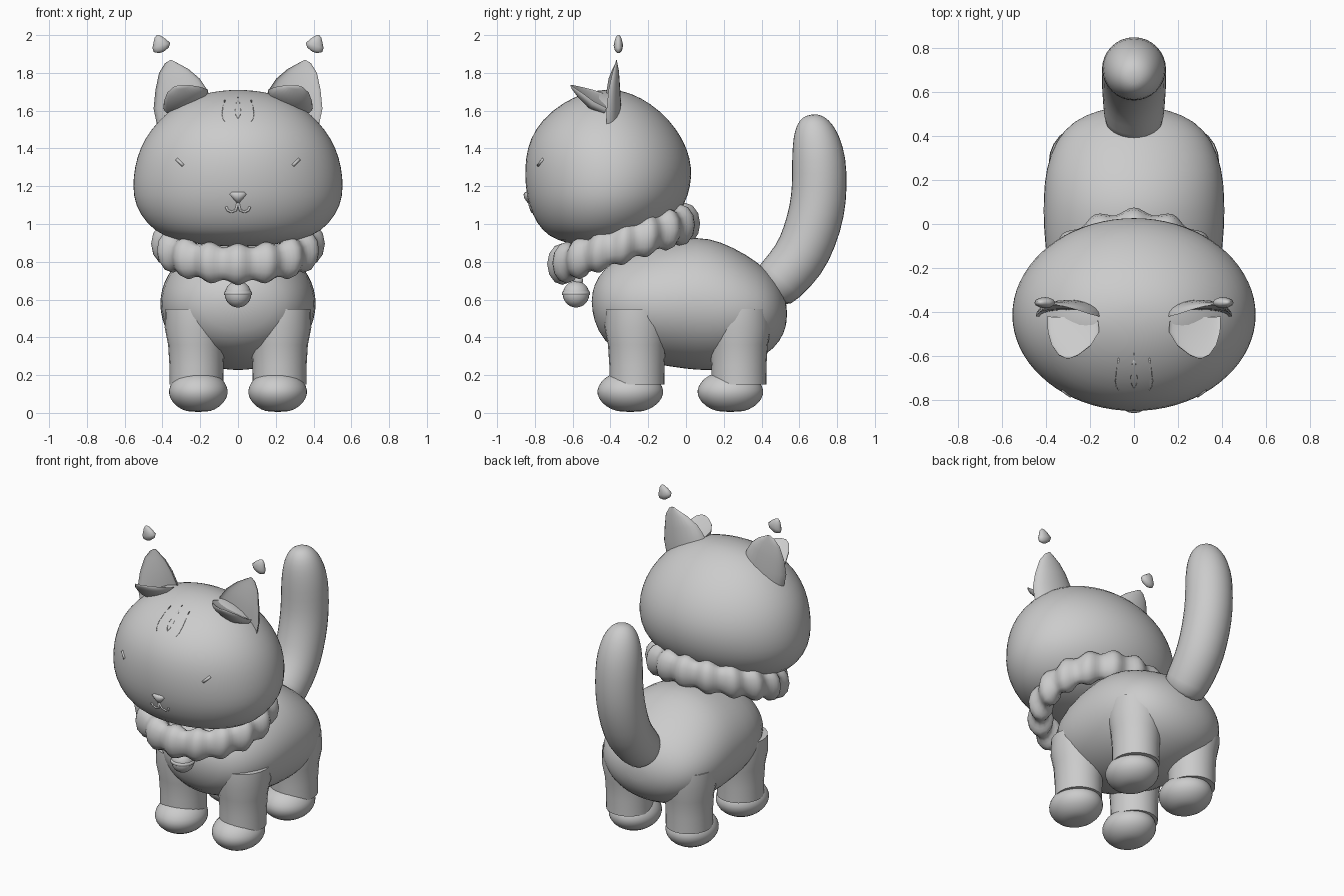
import bpy, bmesh, math
from mathutils import Vector as V
from mathutils.bvhtree import BVHTree

cube = bpy.data.objects.get("Cube")
if cube:
    bpy.data.objects.remove(cube, do_unlink=True)

grey = bpy.data.materials.new("soft grey")
grey.use_nodes = True
grey.diffuse_color = (0.6, 0.6, 0.6, 1)
grey.node_tree.nodes["Principled BSDF"].inputs["Base Color"].default_value = (0.6, 0.6, 0.6, 1)


def finish(name, bm, mirror=False, subdiv=0, sharp=None):
    bmesh.ops.recalc_face_normals(bm, faces=bm.faces)
    for f in bm.faces:
        f.smooth = True
    me = bpy.data.meshes.new(name)
    bm.to_mesh(me)
    bm.free()
    me.materials.append(grey)
    ob = bpy.data.objects.new(name, me)
    bpy.context.collection.objects.link(ob)
    if sharp:
        bpy.ops.object.select_all(action="DESELECT")
        ob.select_set(True)
        bpy.context.view_layer.objects.active = ob
        bpy.ops.object.shade_smooth_by_angle(angle=math.radians(sharp))
    if subdiv:
        mod = ob.modifiers.new("smooth", "SUBSURF")
        mod.levels = mod.render_levels = subdiv
    if mirror:
        ob.modifiers.new("mirror", "MIRROR")
    return ob


def loft(name, rings, segs=24, front=1.0, closed=False, **kw):
    """Skin elliptical rings (centre, u axis, v axis); front scales the -v half."""
    bm = bmesh.new()
    loops = []
    for c, u, v in rings:
        loop = []
        for k in range(segs):
            a = 2 * math.pi * k / segs
            s = math.sin(a) * (front if math.sin(a) < 0 else 1)
            loop.append(bm.verts.new(V(c) + V(u) * math.cos(a) + V(v) * s))
        loops.append(loop)
    pairs = list(zip(loops, loops[1:]))
    if closed:
        pairs.append((loops[-1], loops[0]))
    else:
        bm.faces.new(loops[0])
        bm.faces.new(loops[-1])
    for a, b in pairs:
        for k in range(segs):
            n = (k + 1) % segs
            bm.faces.new((a[k], a[n], b[n], b[k]))
    return finish(name, bm, **kw)


def tube(name, pts, radii, side, **kw):
    pts = [V(p) for p in pts]
    rings = []
    for i, (p, r) in enumerate(zip(pts, radii)):
        t = (pts[min(i + 1, len(pts) - 1)] - pts[max(i - 1, 0)]).normalized()
        rings.append((p, V(side) * r, t.cross(V(side)).normalized() * r))
    return loft(name, rings, **kw)


def ball(name, centre, size, **kw):
    bm = bmesh.new()
    bmesh.ops.create_uvsphere(bm, u_segments=24, v_segments=14, radius=1)
    for v in bm.verts:
        v.co = V(centre) + V([a * b for a, b in zip(v.co, size)])
    return finish(name, bm, **kw)


# Head: height, half width, front y, back y
profile = [(0.88, 0.06, -0.50, -0.40), (0.895, 0.25, -0.63, -0.29), (0.935, 0.40, -0.73, -0.18),
           (1.0, 0.485, -0.79, -0.08), (1.1, 0.548, -0.835, -0.005), (1.2, 0.56, -0.852, 0.027),
           (1.3, 0.55, -0.855, 0.033), (1.4, 0.522, -0.842, 0.008), (1.5, 0.465, -0.803, -0.045),
           (1.6, 0.37, -0.715, -0.135), (1.67, 0.25, -0.60, -0.24), (1.70, 0.14, -0.51, -0.32),
           (1.71, 0.04, -0.44, -0.38)]
head = loft("head", [((0, (f + b) / 2, z), (w, 0, 0), (0, (b - f) / 2, 0))
                     for z, w, f, b in profile], segs=36, subdiv=1)

# Body: y, bottom, top, half width
spine = [(-0.50, 0.55, 0.63, 0.05), (-0.47, 0.43, 0.72, 0.19), (-0.39, 0.33, 0.81, 0.32),
         (-0.2, 0.26, 0.89, 0.40), (0, 0.23, 0.93, 0.415), (0.12, 0.22, 0.93, 0.415),
         (0.25, 0.235, 0.88, 0.405), (0.38, 0.28, 0.80, 0.36), (0.47, 0.34, 0.72, 0.28),
         (0.52, 0.42, 0.63, 0.16), (0.535, 0.49, 0.56, 0.05)]
loft("body", [((0, y, (lo + hi) / 2), (w, 0, 0), (0, 0, (hi - lo) / 2))
              for y, lo, hi, w in spine], segs=28, subdiv=1)

# Legs and paws
for label, y, paw_y in (("front", -0.26, -0.295), ("back", 0.28, 0.235)):
    loft(label + "_legs", [((0.22, y, z), (r, 0, 0), (0, r + 0.003, 0))
                           for z, r in ((0.15, 0.142), (0.25, 0.143), (0.36, 0.15),
                                        (0.45, 0.168), (0.55, 0.165))], mirror=True, sharp=40)
    loft(label + "_paws", [((0.21, paw_y, z), (r, 0, 0), (0, r * 1.12, 0))
                           for z, r in ((0.005, 0.04), (0.015, 0.09), (0.055, 0.14), (0.10, 0.16),
                                        (0.14, 0.155), (0.185, 0.125), (0.21, 0.08), (0.215, 0.03))],
         mirror=True, subdiv=1)

# Tail
tail = [(0.43, 0.64, 0.13), (0.50, 0.70, 0.14), (0.60, 0.81, 0.148), (0.655, 0.93, 0.15),
        (0.695, 1.07, 0.151), (0.708, 1.2, 0.149), (0.704, 1.34, 0.147), (0.69, 1.44, 0.13),
        (0.675, 1.51, 0.105), (0.667, 1.56, 0.07), (0.665, 1.58, 0.025)]
tube("tail", [(0, y, z) for y, z, r in tail], [r for y, z, r in tail], (1, 0, 0), segs=16, subdiv=1)

# Scalloped ruff, tilted up toward the back
ruff = []
for i in range(128):
    a = 2 * math.pi * i / 128
    wave = math.cos(16 * a)
    out = V((math.cos(a), math.sin(a), 0))
    y = 0.325 * math.sin(a)
    ruff.append(((0.38 * math.cos(a), -0.33 + y, 0.895 + 0.33 * y),
                 out * (0.066 + 0.014 * wave), (0, 0, 0.098 + 0.012 * wave)))
loft("ruff", ruff, segs=12, closed=True)

# Bell
ball("bell", (0, -0.582, 0.628), (0.07, 0.07, 0.07))
loft("bell_band", [((0, -0.582, z), (r, 0, 0), (0, r, 0))
                   for z, r in ((0.622, 0.068), (0.626, 0.075), (0.640, 0.075), (0.644, 0.068))])
ball("bell_loop", (0, -0.57, 0.70), (0.025, 0.025, 0.025))

# Cupped ears with a folded flap in front
loft("ears", [((0.285, -0.42, 1.59), (0.145, 0, -0.06), (0, 0.075, 0)),
              ((0.305, -0.42, 1.66), (0.142, 0, -0.05), (0, 0.075, 0)),
              ((0.32, -0.41, 1.74), (0.117, 0, -0.03), (0, 0.06, 0)),
              ((0.34, -0.39, 1.81), (0.078, 0, -0.01), (0, 0.035, 0)),
              ((0.352, -0.375, 1.85), (0.035, 0, 0), (0, 0.012, 0)),
              ((0.355, -0.37, 1.867), (0.006, 0, 0), (0, 0.004, 0))],
     front=-0.4, mirror=True, sharp=50)
loft("ear_flaps", [((0.28, -0.42, 1.65), (0.115, 0, -0.035), (0, -0.02, -0.06)),
                   ((0.275, -0.49, 1.68), (0.117, 0, -0.03), (0, -0.025, -0.06)),
                   ((0.285, -0.55, 1.71), (0.09, 0, -0.015), (0, -0.02, -0.04)),
                   ((0.298, -0.595, 1.73), (0.045, 0, -0.005), (0, -0.01, -0.015)),
                   ((0.30, -0.61, 1.737), (0.01, 0, 0), (0, -0.002, -0.004))],
     front=-0.2, mirror=True, sharp=50)

# Small tufts floating above the ears
loft("ear_tufts", [((x, -0.358, z), (w, 0, -w * 0.3), (0, d, 0))
                   for x, z, w, d in ((0.407, 1.908, 0.012, 0.008), (0.406, 1.922, 0.04, 0.02),
                                      (0.406, 1.945, 0.047, 0.025), (0.415, 1.97, 0.032, 0.02),
                                      (0.424, 1.99, 0.018, 0.013), (0.427, 2.0, 0.005, 0.004))],
     segs=12, mirror=True)

# Face details laid on the head surface
bpy.context.view_layer.update()
surface = BVHTree.FromObject(head, bpy.context.evaluated_depsgraph_get())


def on_face(x, z):
    return surface.ray_cast(V((x, -3, z)), V((0, 1, 0)))[0]


def face_line(name, pts, r, **kw):
    tube(name, [on_face(*p) for p in pts], [r] * len(pts), (0, 1, 0), segs=8, **kw)


face_line("eyes", [(0.29, 1.31), (0.308, 1.328), (0.325, 1.345)], 0.009, mirror=True)
face_line("mouth", [(0.062, 1.092), (0.055, 1.073), (0.035, 1.064), (0.012, 1.072), (0, 1.115)],
          0.007, mirror=True)
loft("nose", [(on_face(0, z) + V((0, 0.005, 0)), (w, 0, 0), (0, d, 0))
              for z, w, d in ((1.112, 0.008, 0.012), (1.135, 0.028, 0.024),
                              (1.158, 0.047, 0.024), (1.17, 0.035, 0.012))], segs=12)

# Forehead teardrops, thin on the surface
for name, x, top in (("forehead_mark", 0, 1.67), ("forehead_side_marks", 0.07, 1.655)):
    loft(name, [(on_face(x, top - h), (w, 0, 0), (0, 0.002, 0.002))
                for h, w in ((0, 0.003), (0.03, 0.01), (0.07, 0.016), (0.095, 0.012), (0.11, 0.003))],
         segs=8, mirror=x > 0)
